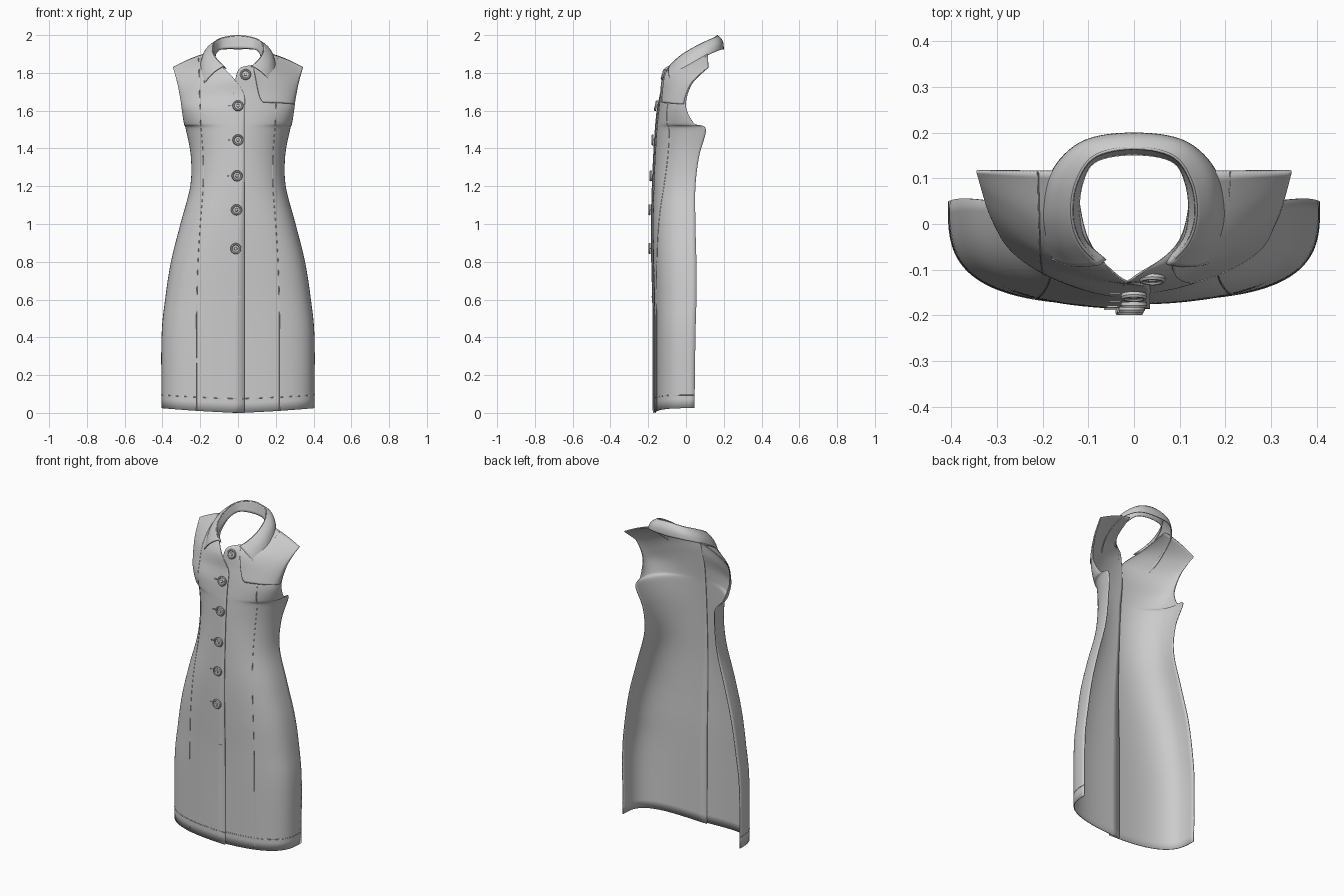
import bpy, bmesh, math
from mathutils import Vector

if "Cube" in bpy.data.objects:
    bpy.data.objects.remove(bpy.data.objects["Cube"])

cloth = bpy.data.materials.new("light_grey_cloth")
cloth.use_nodes = True
cloth.diffuse_color = (0.6, 0.6, 0.6, 1)
cloth.node_tree.nodes["Principled BSDF"].inputs["Base Color"].default_value = (0.6, 0.6, 0.6, 1)


def spline(rows, v):
    """Smooth interpolation through a list of tuples, v counted in rows."""
    i = min(int(v), len(rows) - 2)
    t = v - i
    p1, p2 = Vector(rows[i]), Vector(rows[i + 1])
    p0 = Vector(rows[i - 1]) if i else p1 * 2 - p2
    p3 = Vector(rows[i + 2]) if i + 2 < len(rows) else p2 * 2 - p1
    m1, m2 = (p2 - p0) / 2, (p3 - p1) / 2
    return (p1 * (2*t**3 - 3*t*t + 1) + m1 * (t**3 - 2*t*t + t)
            + p2 * (3*t*t - 2*t**3) + m2 * (t**3 - t*t))


def finish(bm, name, thick=0, angle=50):
    me = bpy.data.meshes.new(name)
    bm.to_mesh(me)
    bm.free()
    ob = bpy.data.objects.new(name, me)
    bpy.context.collection.objects.link(ob)
    me.materials.append(cloth)
    bpy.context.view_layer.objects.active = ob
    ob.select_set(True)
    bpy.ops.object.shade_smooth_by_angle(angle=math.radians(angle))
    ob.select_set(False)
    if thick:
        mod = ob.modifiers.new("thickness", "SOLIDIFY")
        mod.thickness = thick
    return ob


def sheet(name, func, nu, nv, flip=False, thick=0.005):
    """Grid of func(a, b) for a and b from 0 to 1."""
    bm = bmesh.new()
    g = [[bm.verts.new(func(i / nu, j / nv)) for i in range(nu + 1)] for j in range(nv + 1)]
    for j in range(nv):
        for i in range(nu):
            q = [g[j][i], g[j][i + 1], g[j + 1][i + 1], g[j + 1][i]]
            bm.faces.new(q[::-1] if flip else q)
    return finish(bm, name, thick)


# side edge and armhole: x, y, z, squareness of the cross-section
SIDE = [(.405, .045, .025, 3.2), (.405, .05, .4, 3.2), (.386, .055, .6, 3.1),
        (.355, .055, .8, 3), (.305, .05, 1.0, 2.8), (.253, .05, 1.2, 2.5),
        (.25, .07, 1.36, 2.3), (.276, .105, 1.5, 2.3), (.286, .045, 1.53, 2.2),
        (.297, .005, 1.6, 2), (.305, .002, 1.66, 1.7), (.32, .03, 1.74, 1.3),
        (.333, .072, 1.79, 1.1), (.345, .115, 1.83, 1)]
# centre depth and height, then the neckline of each half
CENTRE = [(-.172, 0), (-.173, .4), (-.175, .6), (-.18, .8), (-.182, 1.0), (-.177, 1.2),
          (-.17, 1.36), (-.162, 1.49), (-.158, 1.54), (-.15, 1.61)]
LEFT = [(-.03, y + .006, z) for y, z in CENTRE] + [
    (-.02, -.132, 1.71), (.005, -.115, 1.82), (.1, -.035, 1.85), (.13, .115, 1.91)]
RIGHT = [(-.035, y - .004, z) for y, z in CENTRE] + [
    (-.03, -.138, 1.69), (.03, -.12, 1.78), (.1, -.035, 1.85), (.13, .115, 1.91)]
TOP = len(SIDE) - 1


def body(side, th, v, lift=0):
    """Point on one front half; side is +1 for left and -1 for right."""
    xs, ys, zs, n = spline(SIDE, v)
    xc, yc, zc = spline(LEFT if side > 0 else RIGHT, v)
    fx = math.sin(th) ** (2 / n)
    fy = max(math.cos(th), 0) ** (2 / n)
    return Vector((side * (xc + (xs - xc) * fx), ys + (yc - ys) * fy - lift,
                   zc + (zs - zc) * fx ** 1.5))


def at_x(side, x, v, lift=0):
    """Point on one front half at a given distance from the middle."""
    xs, _, _, n = spline(SIDE, v)
    xc = spline(LEFT if side > 0 else RIGHT, v)[0]
    f = min(max((x - xc) / (xs - xc), 0), 1)
    return body(side, math.asin(f ** (n / 2)), v, lift)


def thread(name, pts, radius=0.0018):
    cu = bpy.data.curves.new(name, "CURVE")
    cu.dimensions = "3D"
    cu.bevel_depth, cu.bevel_resolution = radius, 1
    sp = cu.splines.new("POLY")
    sp.points.add(len(pts) - 1)
    for p, co in zip(sp.points, pts):
        p.co = (*co, 1)
    ob = bpy.data.objects.new(name, cu)
    bpy.context.collection.objects.link(ob)
    cu.materials.append(cloth)


# front halves, the right one overlapping the left along the placket
SEAM = [(x, 0) for x in (.22, .22, .218, .212, .2, .185, .185, .195,
                         .198, .2, .203, .205, .207, .21)]
for side, label in ((1, "left"), (-1, "right")):
    sheet(label + "_front", lambda a, b: body(side, a * math.pi / 2, b * TOP),
          44, 104, side < 0)
    thread(label + "_princess_seam",
           [at_x(side, spline(SEAM, k / 8)[0], k / 8) for k in range(8 * TOP + 1)])
    thread(label + "_hem_stitch", [body(side, k / 40 * math.pi / 2, .18) for k in range(41)])


# shoulder flap over the left chest, with a rounded lower corner
def flap(a, b):
    low = 9.4 + .2 * a + 1.7 * max(0, 1 - a / .25) ** 2
    v = low + (TOP - low) * b
    inner, outer = max(.085, spline(LEFT, v)[0]), spline(SIDE, v)[0]
    return at_x(1, inner + (outer - inner) * a, v, .009 * (1 - b) + .002)


sheet("left_shoulder_flap", flap, 28, 24, thick=.004)

# collar: outer edge, fold line and bottom of the stand, from centre back to tip
OUTER = [(0, .2, 1.925), (.11, .183, 1.922), (.178, .12, 1.895), (.2, .035, 1.845),
         (.197, -.03, 1.79), (.18, -.078, 1.745)]
FOLD = [(0, .165, 2.0), (.085, .147, 1.988), (.125, .09, 1.962), (.135, .02, 1.925),
        (.118, -.04, 1.885), (.075, -.09, 1.838)]
STAND = [(0, .15, 1.93), (.083, .135, 1.925), (.112, .085, 1.905), (.118, .02, 1.875),
         (.105, -.035, 1.85), (.06, -.078, 1.822)]


def ring(rows, a):
    """Point on a collar line mirrored about the centre back."""
    full = [(-x, y, z) for x, y, z in rows[:0:-1]] + rows
    return spline(full, a * (len(full) - 1))


def collar_fall(a, b):
    top, low = ring(FOLD, a), ring(OUTER, a)
    out = Vector((top.x, top.y - .03, .1)).normalized()
    return top.lerp(low, b) + out * .014 * math.sin(math.pi * b)


sheet("collar_fall", collar_fall, 64, 10)
sheet("collar_stand", lambda a, b: ring(FOLD, a).lerp(ring(STAND, a), b), 64, 5, True, .004)

# buttons: a turned disc with a raised rim and a small dome of thread
PROFILE = [(.028, 0), (.029, .007), (.026, .012), (.021, .012), (.018, .008),
           (.009, .008), (.007, .011), (0, .012)]


def button(name, loc, tilt=0):
    bm = bmesh.new()
    vs = [bm.verts.new((r, 0, h)) for r, h in PROFILE]
    es = [bm.edges.new(p) for p in zip(vs, vs[1:])]
    bmesh.ops.spin(bm, geom=vs + es, cent=(0, 0, 0), axis=(0, 0, 1),
                   angle=2 * math.pi, steps=24, use_duplicate=False)
    bmesh.ops.remove_doubles(bm, verts=bm.verts, dist=1e-5)
    bmesh.ops.recalc_face_normals(bm, faces=bm.faces)
    ob = finish(bm, name, angle=35)
    ob.location = loc
    ob.rotation_euler = (math.radians(90 - tilt), 0, 0)


def buttonhole(name, x, y, z):
    bm = bmesh.new()
    bmesh.ops.create_cube(bm, size=1)
    ob = finish(bm, name)
    ob.scale, ob.location = (.024, .004, .006), (x, y, z)


for i, (x, z) in enumerate([(0, 1.625), (0, 1.445), (-.005, 1.255), (-.008, 1.075), (-.012, .87)]):
    v = min((k / 20 for k in range(20 * TOP)), key=lambda k: abs(spline(RIGHT, k)[2] - z))
    y = spline(RIGHT, v)[1]
    button(f"button_{i + 1}", (x, y - .002, z), 12 if z > 1.6 else 0)
    buttonhole(f"buttonhole_{i + 1}", x - .042, y - .001, z)
buttonhole("lowest_buttonhole", 0, -.18, .615)
button("collar_button", (.04, -.116, 1.79), 15)
